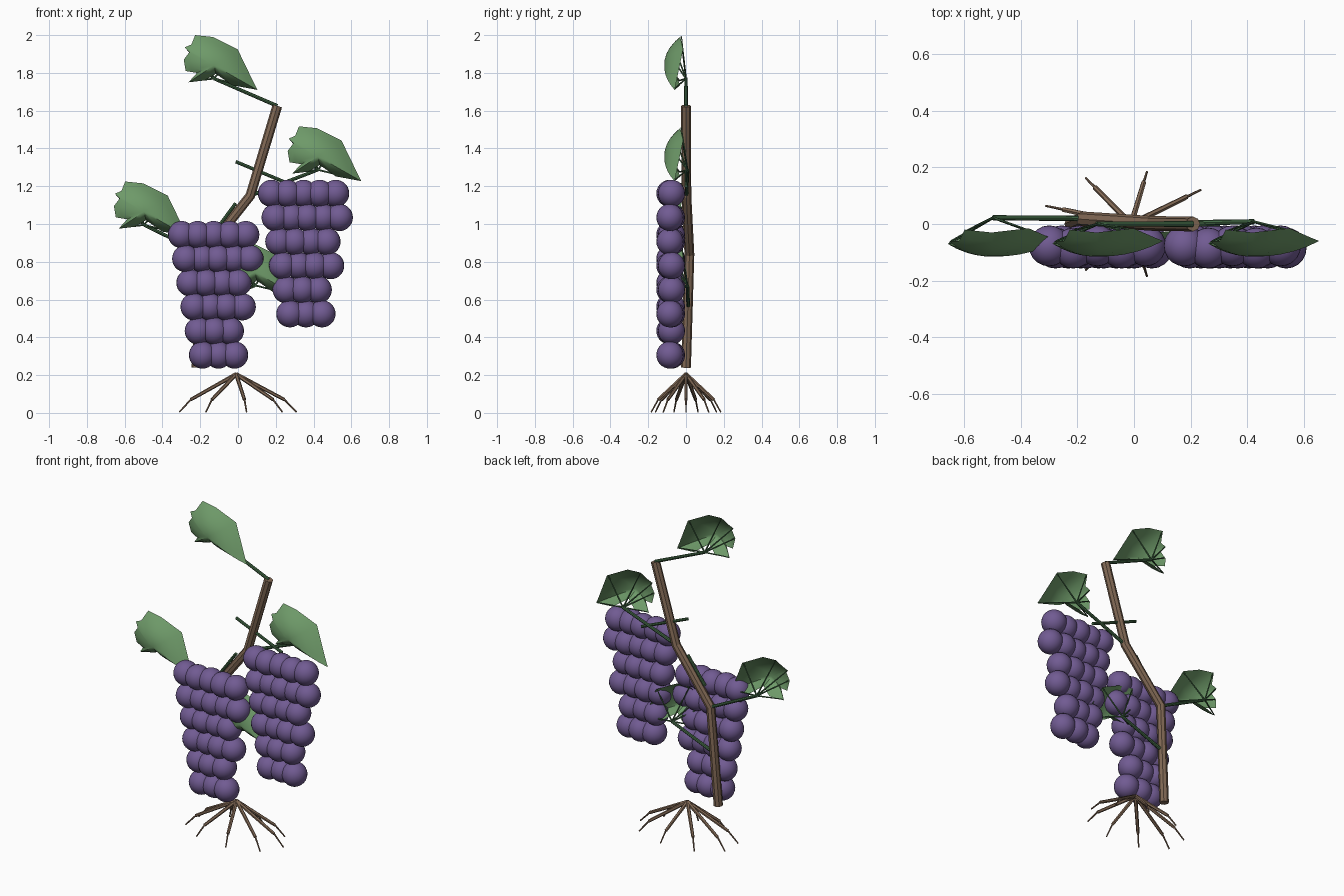
import bpy, bmesh, math
from mathutils import Vector

if "Cube" in bpy.data.objects:
    bpy.data.objects.remove(bpy.data.objects["Cube"])


def material(name, rgb):
    m = bpy.data.materials.new(name)
    m.diffuse_color = (*rgb, 1)
    m.use_nodes = True
    m.node_tree.nodes["Principled BSDF"].inputs["Base Color"].default_value = m.diffuse_color
    return m


PURPLE = material("grape purple", (0.165, 0.105, 0.29))
GREEN = material("leaf green", (0.155, 0.32, 0.14))
STEM = material("stem green", (0.055, 0.14, 0.06))
BROWN = material("bark brown", (0.22, 0.14, 0.09))


def finish(bm, name, mat, angle=30):
    bmesh.ops.recalc_face_normals(bm, faces=bm.faces)
    me = bpy.data.meshes.new(name)
    bm.to_mesh(me)
    bm.free()
    me.materials.append(mat)
    ob = bpy.data.objects.new(name, me)
    bpy.context.collection.objects.link(ob)
    bpy.ops.object.select_all(action='DESELECT')
    bpy.context.view_layer.objects.active = ob
    ob.select_set(True)
    bpy.ops.object.shade_smooth_by_angle(angle=math.radians(angle))
    return ob


def tube(bm, points, radii, sides=8):
    """Capped tube swept through the points, mitred at the bends."""
    pts = [Vector(p) for p in points]
    rings = []
    for i, p in enumerate(pts):
        a = (p - pts[i - 1]).normalized() if i else Vector()
        b = (pts[i + 1] - p).normalized() if i < len(pts) - 1 else Vector()
        d = (a + b).normalized()
        ref = Vector((0, 1, 0)) if abs(d.y) < 0.9 else Vector((1, 0, 0))
        u = d.cross(ref).normalized()
        v = d.cross(u)
        rings.append([bm.verts.new(p + radii[i] * (u * math.cos(t) + v * math.sin(t)))
                      for t in (2 * math.pi * k / sides for k in range(sides))])
    for r, s in zip(rings, rings[1:]):
        for k in range(sides):
            n = (k + 1) % sides
            bm.faces.new((r[k], r[n], s[n], s[k]))
    bm.faces.new(rings[0])
    bm.faces.new(rings[-1])


# Trunk: one bent vine
bm = bmesh.new()
tube(bm, [(-0.22, 0, 0.24), (-0.18, 0.018, 0.84), (0.065, 0.002, 1.15), (0.208, 0, 1.625)],
     [0.026] * 4)
finish(bm, "trunk", BROWN, 20)

# Roots: nine, each a thick piece ending in a thin tip
bm = bmesh.new()
top = Vector((-0.01, 0, 0.205))
for k in range(9):
    a = 2 * math.pi * k / 9
    out = Vector((0.32 * math.cos(a), 0.187 * math.sin(a), 0))
    knee = Vector((top.x, 0, 0.07)) + out * 0.8
    tube(bm, [top, knee], [0.011, 0.009], 6)
    tube(bm, [knee, Vector((top.x, 0, 0.004)) + out], [0.005, 0.004], 6)
finish(bm, "roots", BROWN, 20)


# Grape bunches: rows of 5, 5, 4, 4, 3, 3
def bunch(name, x0, dx, z0):
    bm = bmesh.new()
    for row, count in enumerate((5, 5, 4, 4, 3, 3)):
        for k in range(count):
            new = bmesh.ops.create_uvsphere(bm, u_segments=20, v_segments=14, radius=0.072)
            centre = Vector((x0 + dx * row + 0.085 * k,
                             -0.081 + 0.004 * (-1) ** (k + row), z0 - 0.1275 * row))
            bmesh.ops.translate(bm, verts=new["verts"], vec=centre)
    finish(bm, name, PURPLE)


bunch("left_grapes", -0.299, 0.0222, 0.944)
bunch("right_grapes", 0.177, 0.0195, 1.162)

# Leaf outline around its middle: x, z, and depth y of the rim
RIM = [(0.23, -0.13, -0.06), (0.205, -0.08, -0.05), (0.125, 0.085, -0.015),
       (-0.005, 0.15, -0.03), (-0.10, 0.16, -0.02), (-0.12, 0.11, -0.06),
       (-0.155, 0.095, -0.06), (-0.13, 0.07, -0.08), (-0.16, 0.03, -0.07),
       (-0.15, -0.03, -0.06), (-0.09, -0.04, -0.085), (-0.135, -0.09, -0.05),
       (-0.05, -0.08, -0.03), (0.01, -0.045, -0.06), (0.095, -0.105, -0.03)]
RIB_ENDS = (0, 2, 4, 6, 8, 11)


def leaf(name, hub, start):
    hub = Vector(hub)
    mid = Vector((hub.x, 0, hub.z + 0.07))

    def surface(p, t):
        return mid + Vector((p[0] * t, -0.115 + (p[2] + 0.115) * t ** 2.2, p[1] * t))

    # Blade: shell bulging forward, hollow at the back
    bm = bmesh.new()
    centre = bm.verts.new(surface(RIM[0], 0))
    rings = [[bm.verts.new(surface(p, t)) for p in RIM] for t in (0.2, 0.4, 0.6, 0.8, 1)]
    n = len(RIM)
    for k in range(n):
        j = (k + 1) % n
        bm.faces.new((centre, rings[0][k], rings[0][j]))
        for r, s in zip(rings, rings[1:]):
            bm.faces.new((r[k], s[k], s[j], r[j]))
    finish(bm, name + "_blade", GREEN)

    # Stalk from the trunk and ribs fanning out from its end
    bm = bmesh.new()
    tube(bm, [start, hub], [0.01, 0.009])
    for k in RIB_ENDS:
        tube(bm, [hub, surface(RIM[k], 0.95) + Vector((0, 0.006, 0))], [0.005, 0.003], 6)
    finish(bm, name + "_stalk", STEM)


leaf("top_leaf", (-0.127, 0.0, 1.77), (0.208, 0, 1.625))
leaf("right_leaf", (0.423, 0.008, 1.287), (0.065, 0.002, 1.15))
leaf("left_leaf", (-0.497, 0.022, 0.995), (-0.18, 0.02, 0.84))
leaf("low_leaf", (0.09, 0.008, 0.675), (-0.2, 0.012, 0.56))

# Bunch stems crossing the trunk
bm = bmesh.new()
tube(bm, [(-0.012, 0, 1.33), (0.30, 0, 1.20)], [0.009, 0.009])
tube(bm, [(-0.012, 0, 1.11), (-0.13, 0, 0.95)], [0.009, 0.009])
finish(bm, "bunch_stems", STEM)
